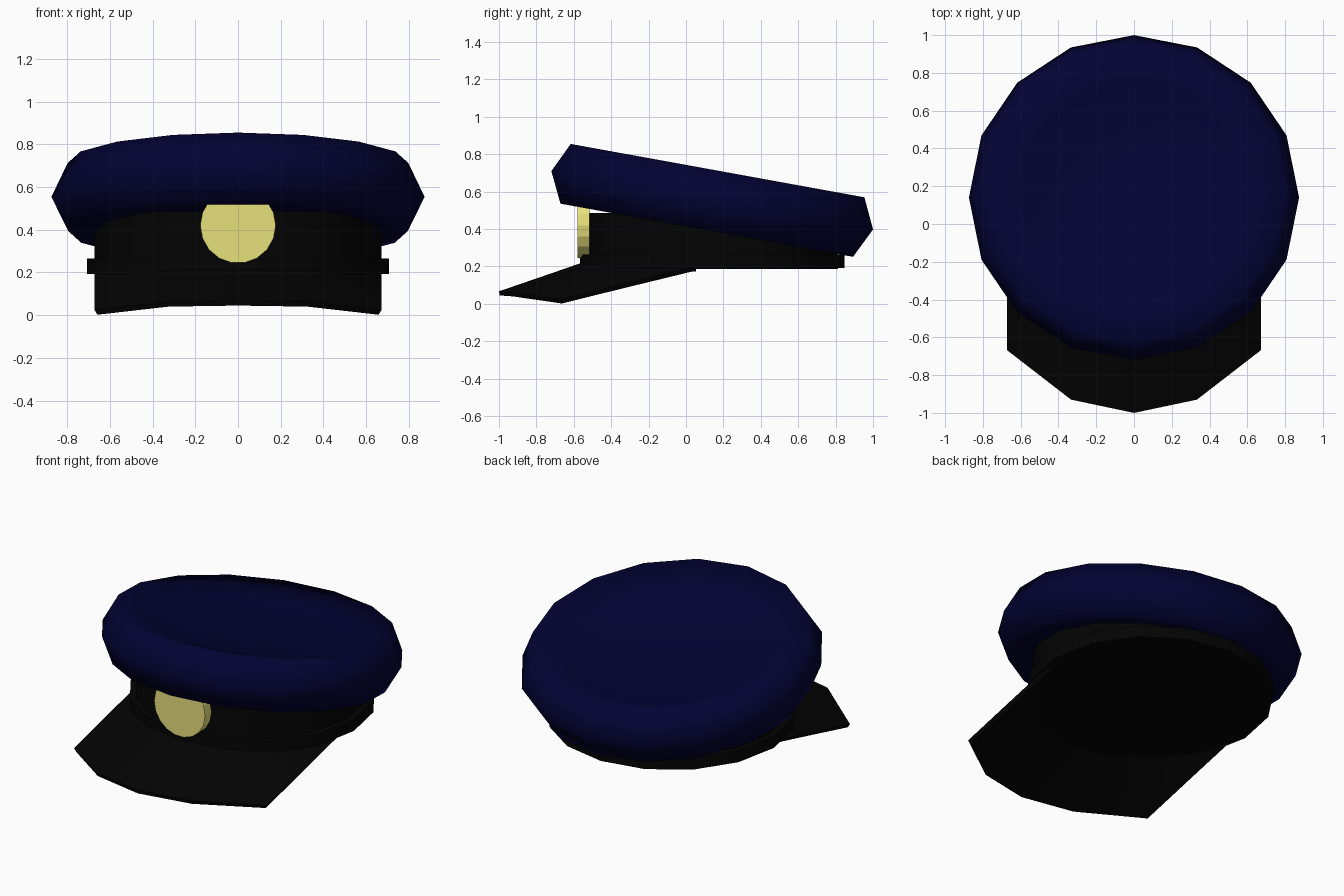
import bpy, bmesh, math
from mathutils import Matrix

cube = bpy.data.objects.get("Cube")
if cube:
    bpy.data.objects.remove(cube, do_unlink=True)

CENTRE_Y = 0.14


def material(name, rgb):
    mat = bpy.data.materials.new(name)
    mat.use_nodes = True
    mat.diffuse_color = (*rgb, 1)
    bsdf = next(n for n in mat.node_tree.nodes if n.type == 'BSDF_PRINCIPLED')
    bsdf.inputs["Base Color"].default_value = (*rgb, 1)
    bsdf.inputs["Roughness"].default_value = 0.8
    return mat


navy = material("navy cloth", (0.0007, 0.0007, 0.034))
black = material("black leather", (0.001, 0.001, 0.001))
gold = material("pale gold", (0.8, 0.75, 0.2))


def finish(name, bm, mat, smooth_angle):
    bmesh.ops.recalc_face_normals(bm, faces=bm.faces[:])
    mesh = bpy.data.meshes.new(name)
    bm.to_mesh(mesh)
    bm.free()
    mesh.materials.append(mat)
    obj = bpy.data.objects.new(name, mesh)
    bpy.context.collection.objects.link(obj)
    bpy.ops.object.select_all(action='DESELECT')
    bpy.context.view_layer.objects.active = obj
    obj.select_set(True)
    bpy.ops.object.shade_smooth_by_angle(angle=math.radians(smooth_angle))


def lathe(name, profile, matrix, mat, smooth_angle=50, sides=16):
    """Closed solid from (radius, height) rings, capped at both ends."""
    bm = bmesh.new()
    rings = []
    for r, h in profile:
        angles = [math.tau * i / sides for i in range(sides)]
        rings.append([bm.verts.new((r * math.cos(a), r * math.sin(a), h)) for a in angles])
    for low, high in zip(rings, rings[1:]):
        for i in range(sides):
            j = (i + 1) % sides
            bm.faces.new((low[i], low[j], high[j], high[i]))
    bm.faces.new(rings[0][::-1])
    bm.faces.new(rings[-1])
    bm.transform(matrix)
    finish(name, bm, mat, smooth_angle)


# Soft crown, tipped down towards the back, with a sunken top
tilt = Matrix.Translation((0, CENTRE_Y, 0.554)) @ Matrix.Rotation(math.radians(-10.3), 4, 'X')
crown = [(0.72, -0.163), (0.795, -0.163), (0.874, 0), (0.798, 0.161),
         (0.6, 0.096), (0.3, 0.062)]
lathe("crown", crown, tilt, navy, 89)

# Upright band and the strap around its foot
upright = Matrix.Translation((0, CENTRE_Y, 0))
lathe("band", [(0.672, 0.187), (0.672, 0.485)], upright, black)
lathe("strap", [(0.707, 0.192), (0.707, 0.265)], upright, black)

# Round badge on the front of the band
face_front = Matrix.Translation((0, -0.515, 0.42)) @ Matrix.Rotation(math.radians(90), 4, 'X')
lathe("badge", [(0.177, 0), (0.177, 0.065)], face_front, gold, 15, 18)

# Visor: sheet between the band and an angular outer edge, mirrored across x
inner = [(0, -0.55, 0.222), (0.26, -0.50, 0.218), (0.48, -0.34, 0.21),
         (0.62, -0.12, 0.2), (0.65, 0.05, 0.195)]
outer = [(0, -1, 0.067), (0.333, -0.93, 0.062), (0.672, -0.668, 0.024),
         (0.672, -0.3, 0.115), (0.672, 0.05, 0.2)]
bm = bmesh.new()


def strip(sign, points):
    return [bm.verts.new((sign * x, y, z)) for x, y, z in points]


for sign in (1, -1):
    a, b = strip(sign, inner), strip(sign, outer)
    for i in range(len(a) - 1):
        bm.faces.new((a[i], b[i], b[i + 1], a[i + 1]))
bmesh.ops.remove_doubles(bm, verts=bm.verts[:], dist=0.0001)

# Underside of the visor, slightly narrower, joined to the top by a rim
copy = bmesh.ops.duplicate(bm, geom=bm.faces[:])
for v in copy["geom"]:
    if isinstance(v, bmesh.types.BMVert):
        v.co.x *= 0.98
        v.co.y += 0.004
        v.co.z -= 0.022
bmesh.ops.bridge_loops(bm, edges=[e for e in bm.edges if e.is_boundary])
finish("visor", bm, black, 50)
